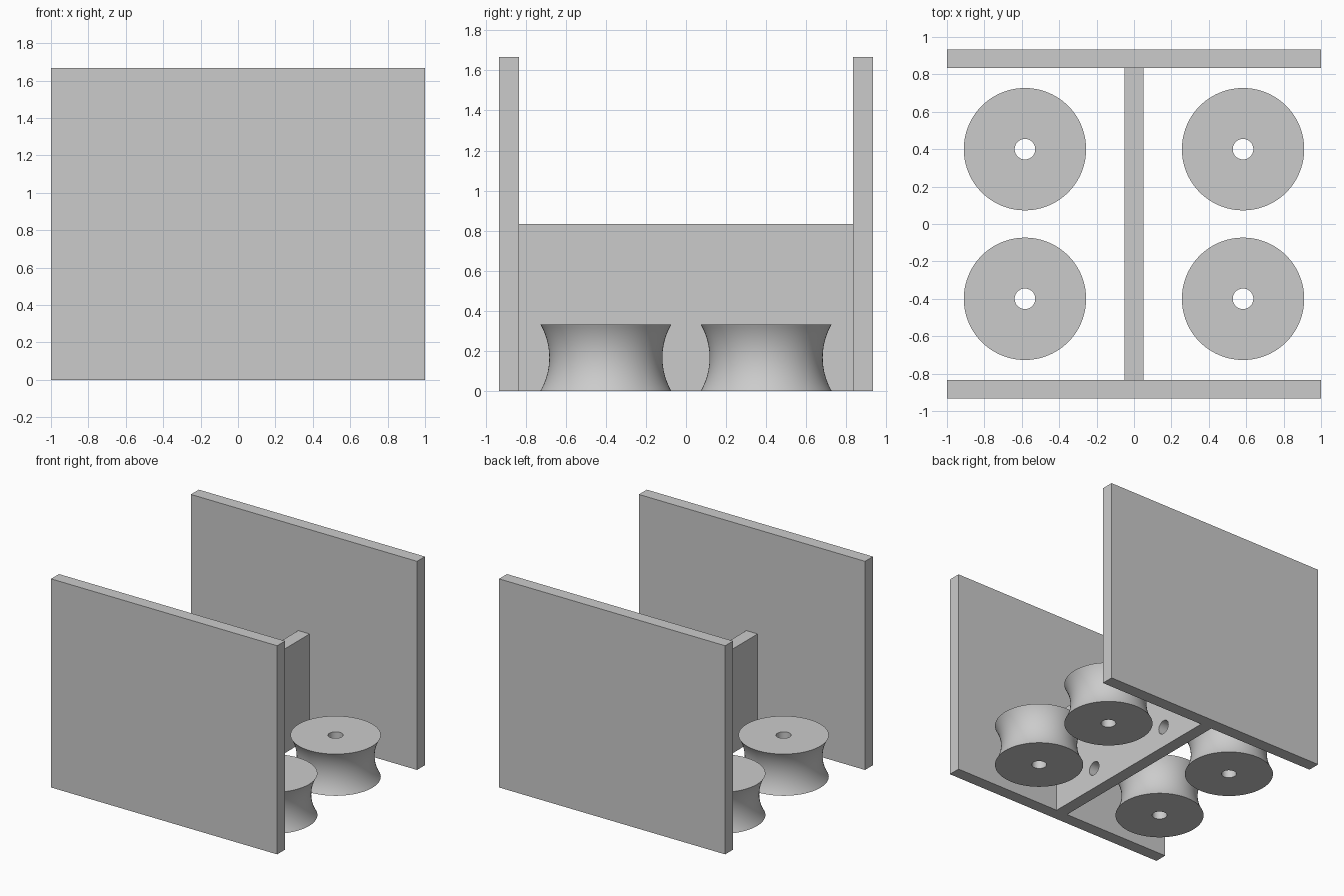
import bpy
import bmesh
import math
from mathutils import Matrix

if "Cube" in bpy.data.objects:
    bpy.data.objects.remove(bpy.data.objects["Cube"], do_unlink=True)

grey = bpy.data.materials.new("plain grey")
grey.use_nodes = True
COLOUR = (0.6, 0.6, 0.6, 1)
grey.diffuse_color = COLOUR
grey.node_tree.nodes["Principled BSDF"].inputs["Base Color"].default_value = COLOUR

WALL_H, WALL_T = 1.667, 0.1          # outer panels
WALL_Y = 0.933 - WALL_T / 2
DIVIDER_H = 0.833
ROLLER_H, ROLLER_R, BORE_R = 0.333, 0.327, 0.055
ROLLER_X, ROLLER_Y = 0.583, 0.4


def add_object(name, bm):
    bmesh.ops.recalc_face_normals(bm, faces=bm.faces)
    mesh = bpy.data.meshes.new(name)
    bm.to_mesh(mesh)
    bm.free()
    mesh.materials.append(grey)
    obj = bpy.data.objects.new(name, mesh)
    bpy.context.collection.objects.link(obj)
    return obj


def activate(obj):
    bpy.ops.object.select_all(action="DESELECT")
    obj.select_set(True)
    bpy.context.view_layer.objects.active = obj


def box(name, size, y=0):
    """Box standing on the ground."""
    bm = bmesh.new()
    bmesh.ops.create_cube(bm, size=1, matrix=Matrix.Translation((0, y, size[2] / 2))
                          @ Matrix.Diagonal((*size, 1)))
    return add_object(name, bm)


def roller(name, x, y, segments=96, steps=20):
    """Bored spool with a concave rim, turned around z."""
    arc_r = ROLLER_H
    half = ROLLER_H / 2
    arc_x = ROLLER_R + math.sqrt(arc_r ** 2 - half ** 2)
    profile = [(BORE_R, ROLLER_H), (BORE_R, 0)]
    for i in range(steps + 1):
        z = ROLLER_H * i / steps
        profile.append((arc_x - math.sqrt(arc_r ** 2 - (z - half) ** 2), z))
    bm = bmesh.new()
    verts = [bm.verts.new((r, 0, z)) for r, z in profile]
    edges = [bm.edges.new((a, b)) for a, b in zip(verts, verts[1:] + verts[:1])]
    bmesh.ops.spin(bm, geom=verts + edges, cent=(0, 0, 0), axis=(0, 0, 1),
                   angle=math.tau, steps=segments, use_merge=True)
    bmesh.ops.remove_doubles(bm, verts=bm.verts, dist=1e-5)
    obj = add_object(name, bm)
    obj.location = (x, y, 0)
    activate(obj)
    bpy.ops.object.shade_smooth_by_angle(angle=math.radians(30))


# Outer panels
box("front_panel", (2, WALL_T, WALL_H), -WALL_Y)
box("back_panel", (2, WALL_T, WALL_H), WALL_Y)

# Centre divider with two axle holes
divider = box("centre_divider", (0.1, 2 * WALL_Y - WALL_T, DIVIDER_H))
bm = bmesh.new()
for y in (-ROLLER_Y, ROLLER_Y):
    bmesh.ops.create_cone(bm, cap_ends=True, segments=48, radius1=BORE_R, radius2=BORE_R,
                          depth=0.4, matrix=Matrix.Translation((0, y, ROLLER_H / 2))
                          @ Matrix.Rotation(math.pi / 2, 4, "Y"))
cutter = add_object("hole_cutter", bm)
cutter.hide_render = True
holes = divider.modifiers.new("axle holes", "BOOLEAN")
holes.operation = "DIFFERENCE"
holes.solver = "EXACT"
holes.object = cutter
activate(divider)
bpy.ops.object.modifier_apply(modifier=holes.name)
bpy.data.objects.remove(cutter, do_unlink=True)
bpy.ops.object.shade_smooth_by_angle(angle=math.radians(30))

# Four rollers
for end, sy in (("front", -1), ("back", 1)):
    for side, sx in (("right", -1), ("left", 1)):
        roller(f"{end}_{side}_roller", sx * ROLLER_X, sy * ROLLER_Y)
